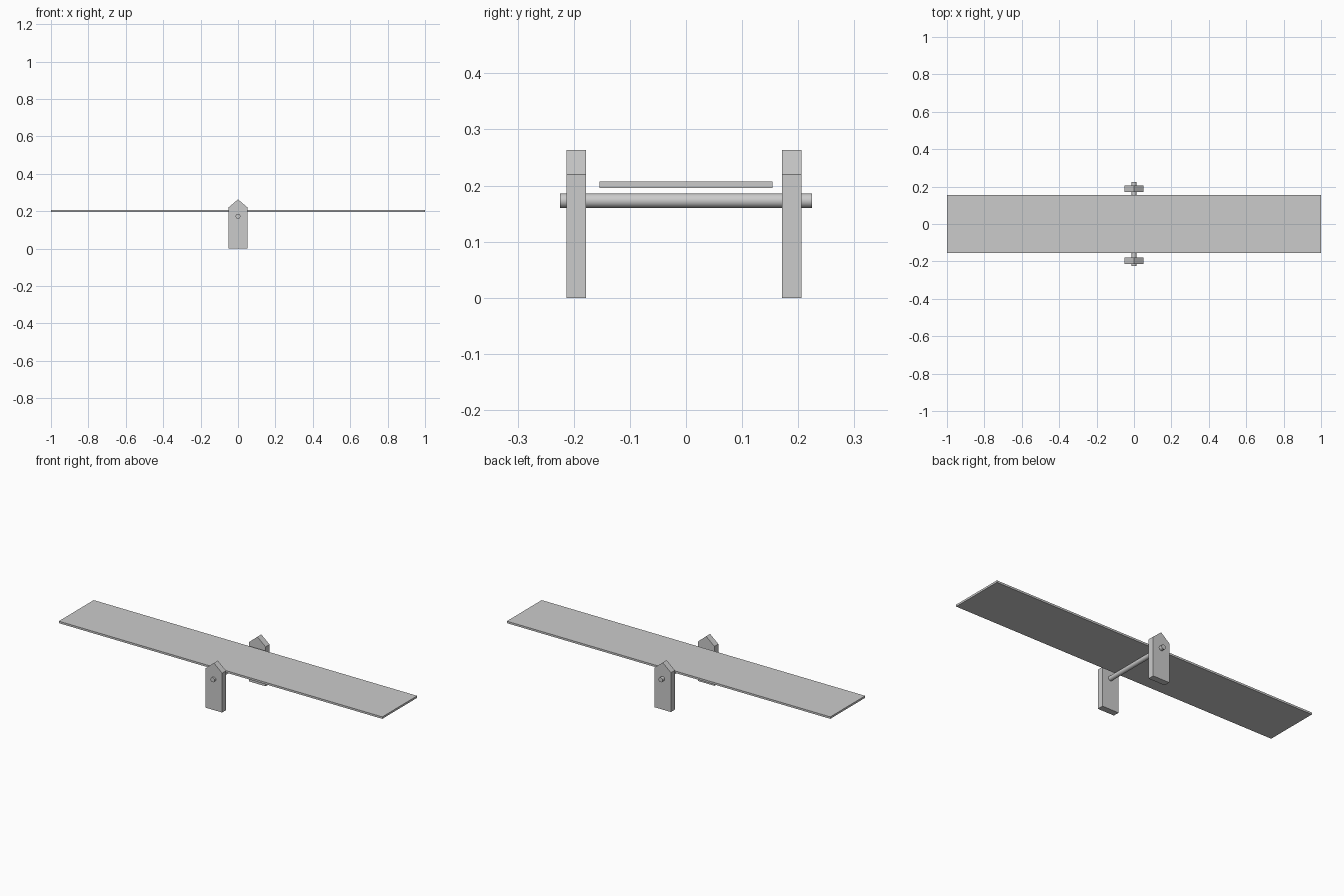
import bpy, bmesh
from math import pi

if "Cube" in bpy.data.objects:
    bpy.data.objects.remove(bpy.data.objects["Cube"])


def prism(name, profile, y0, y1):
    """Extrude an (x, z) outline along y."""
    bm = bmesh.new()
    face = bm.faces.new([bm.verts.new((x, y0, z)) for x, z in profile])
    ext = bmesh.ops.extrude_face_region(bm, geom=[face])
    verts = [g for g in ext["geom"] if isinstance(g, bmesh.types.BMVert)]
    bmesh.ops.translate(bm, verts=verts, vec=(0, y1 - y0, 0))
    bmesh.ops.recalc_face_normals(bm, faces=bm.faces)
    mesh = bpy.data.meshes.new(name)
    bm.to_mesh(mesh)
    bm.free()
    obj = bpy.data.objects.new(name, mesh)
    bpy.context.collection.objects.link(obj)
    return obj


# Long seat plank
prism("plank", [(-1, 0.196), (1, 0.196), (1, 0.207), (-1, 0.207)], -0.154, 0.154)

# Two pointed support posts
post = [(-0.051, 0), (0.051, 0), (0.051, 0.22), (0, 0.263), (-0.051, 0.22)]
prism("front_post", post, -0.213, -0.178)
prism("back_post", post, 0.171, 0.206)

# Pivot rod passing through both posts
bpy.ops.mesh.primitive_cylinder_add(vertices=32, radius=0.0128, depth=0.449,
                                    location=(0, 0, 0.173), rotation=(pi / 2, 0, 0))
rod = bpy.context.object
rod.name = "pivot_rod"
bpy.ops.object.shade_smooth_by_angle()
